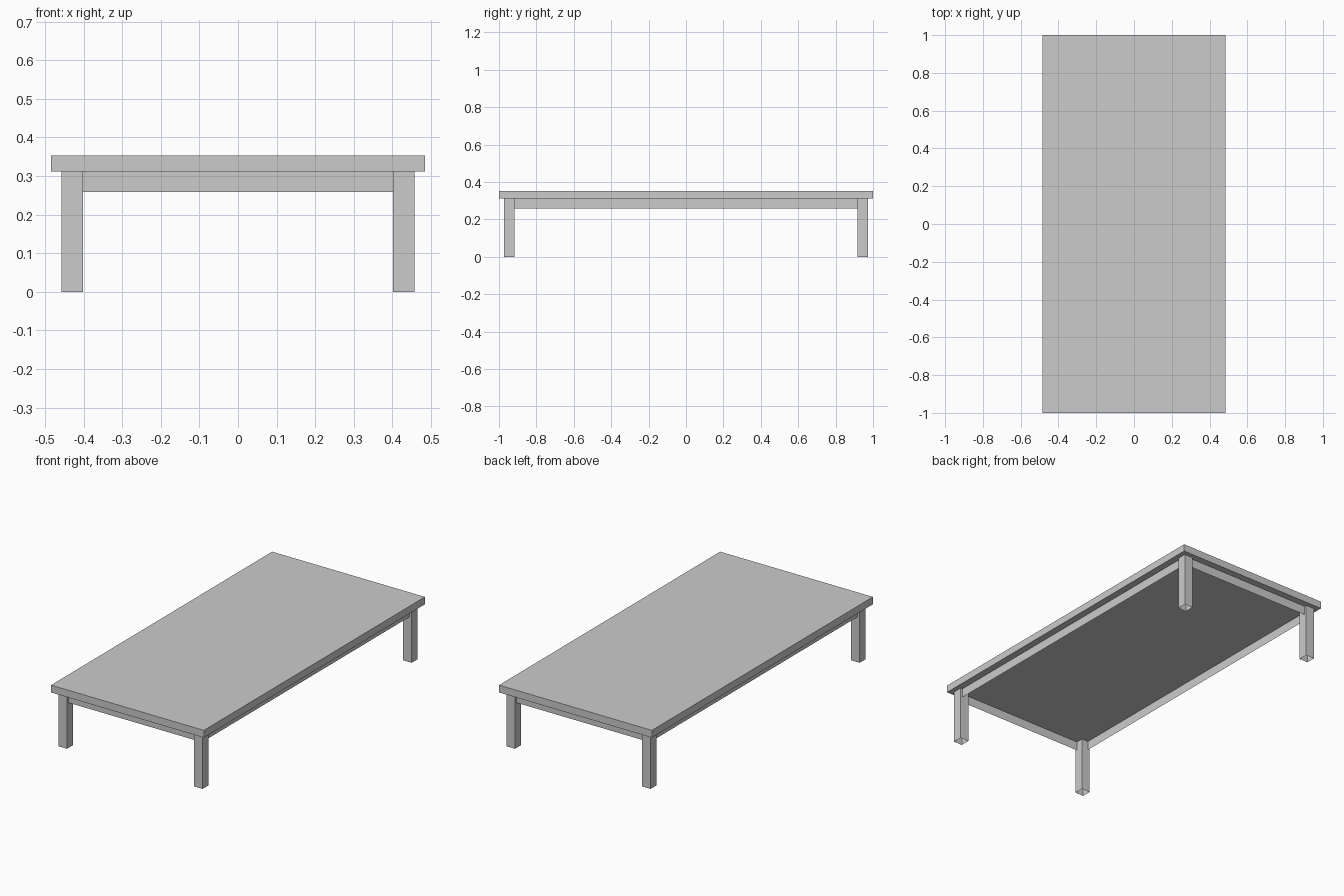
import bpy
import bmesh

default = bpy.data.objects.get("Cube")
if default:
    bpy.data.objects.remove(default, do_unlink=True)

# Single flat grey
GREY = (0.6, 0.6, 0.6, 1.0)
grey = bpy.data.materials.new("plain_grey")
grey.use_nodes = True
grey.diffuse_color = GREY
grey.node_tree.nodes["Principled BSDF"].inputs["Base Color"].default_value = GREY

# Main dimensions
HALF_X, HALF_Y = 0.484, 1.0
HEIGHT, SLAB_BOTTOM, APRON_BOTTOM = 0.353, 0.311, 0.259
LEG = 0.055
OVERHANG = 0.027
APRON_INSET = 0.013
LEG_X = HALF_X - OVERHANG - LEG / 2
LEG_Y = HALF_Y - OVERHANG - LEG / 2


def finish(name, bm):
    mesh = bpy.data.meshes.new(name)
    bm.to_mesh(mesh)
    bm.free()
    mesh.materials.append(grey)
    obj = bpy.data.objects.new(name, mesh)
    bpy.context.collection.objects.link(obj)
    return obj


def box(name, x, y, z0, z1, width, depth, open_bottom=False):
    bm = bmesh.new()
    bmesh.ops.create_cube(bm, size=1)
    if open_bottom:
        bm.normal_update()
        under = [f for f in bm.faces if f.normal.z < -0.5]
        bmesh.ops.delete(bm, geom=under, context="FACES_ONLY")
    for v in bm.verts:
        v.co = (x + v.co.x * width, y + v.co.y * depth, z0 + (v.co.z + 0.5) * (z1 - z0))
    return finish(name, bm)


def panel(name, start, end):
    # Thin upright sheet between two plan points
    bm = bmesh.new()
    corners = [(*start, APRON_BOTTOM), (*end, APRON_BOTTOM),
               (*end, SLAB_BOTTOM), (*start, SLAB_BOTTOM)]
    bm.faces.new([bm.verts.new(c) for c in corners])
    return finish(name, bm)


# Table top
box("table_top", 0, 0, SLAB_BOTTOM, HEIGHT, 2 * HALF_X, 2 * HALF_Y)

# Hollow legs at the corners
for sy, end in ((-1, "front"), (1, "back")):
    for sx, side in ((-1, "right"), (1, "left")):
        box(f"{end}_{side}_leg", sx * LEG_X, sy * LEG_Y, 0, SLAB_BOTTOM, LEG, LEG, True)

# Aprons between the legs, set slightly behind their outer faces
inner_x, inner_y = LEG_X - LEG / 2, LEG_Y - LEG / 2
apron_x = LEG_X + LEG / 2 - APRON_INSET
apron_y = LEG_Y + LEG / 2 - APRON_INSET
for s, end, side in ((-1, "front", "right"), (1, "back", "left")):
    panel(f"{end}_apron", (s * inner_x, s * apron_y), (-s * inner_x, s * apron_y))
    panel(f"{side}_apron", (s * apron_x, -s * inner_y), (s * apron_x, s * inner_y))
